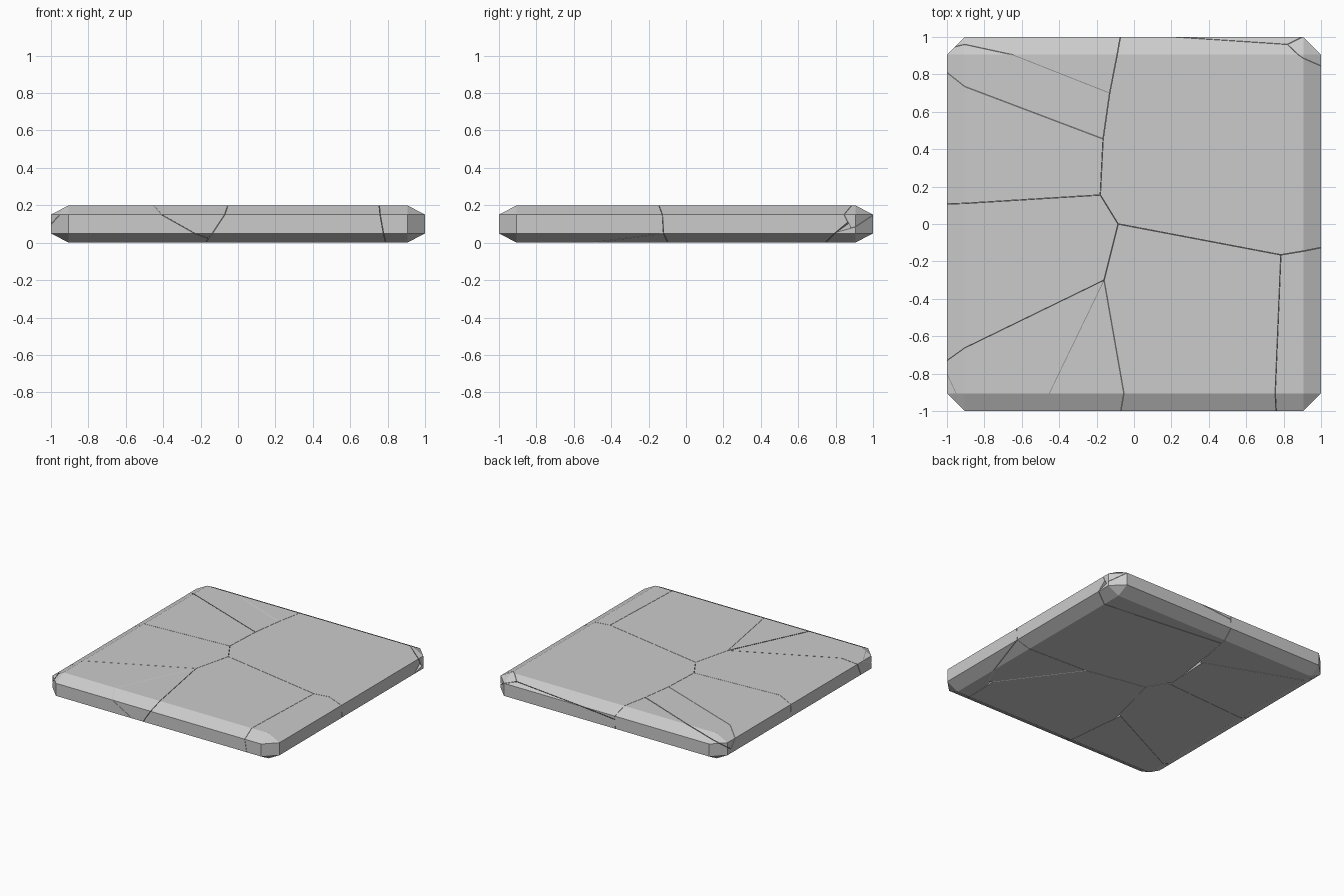
import bpy, bmesh
from mathutils import Vector
from mathutils.geometry import normal

if "Cube" in bpy.data.objects:
    bpy.data.objects.remove(bpy.data.objects["Cube"])

T, GAP = 0.2, 0.0012


def top(x, y):
    return (x, y, T)


# Crack junctions on the top face
J1, J2, J3 = top(-.13, .70), top(-.165, .455), top(-.18, .155)
J4, J5, J6 = top(-.085, 0), top(-.16, -.30), top(.785, -.165)
# Corners of the pieces hidden on the underside and at the back corner
P, Q, S = (.785, -.15, .15), (.82, -.66, 0), (1, -.12, .05)
K = (.82, .96, .171)

# Crack planes, three points each
walls = {
    "back_strip": (J1, top(-.09, .905), (-.165, .55, 0)),
    "strip_wedge": (J1, top(-.65, .905), (-.95, .97, .166)),
    "wedge_left": (J2, top(-.905, .735), (-1, .81, .15)),
    "strip_left": ((-.15, .536, .089), (-.9, .823, .084), (-.17, .55, 0)),
    "back_wedge": (J1, J2, (-.165, .5, 0)),
    "back_left": (J2, J3, (-.20, .155, 0)),
    "left_mid": (J3, top(-.91, .11), (-1, .115, 0)),
    "back_mid": (J3, J4, (-.09, .02, 0)),
    "back_front": (J4, J6, (-.09, .018, 0)),
    "back_side": (J6, top(.905, -.145), (1, -.12, .05)),
    "front_side": (J6, top(.755, -.905), (.785, -.95, .02)),
    "mid_front": (J4, J5, (-.21, -.44, 0)),
    "mid_corner": (J5, top(-.91, -.665), (-.23, -.42, 0)),
    "corner_wedge": (J5, top(-.45, -.9), (-.25, -1, .06)),
    "wedge_front": (J5, top(-.055, -.9), (-.15, -.98, .035)),
    "corner_front": (J5, (-.16, -.96, .015), (-.22, -.44, 0)),
    "under_front": ((.40, -.09, 0), Q, P),
    "under_side": (P, Q, S),
    "under_back": ((.40, -.075, 0), S, P),
    "edge_back": (K, (.22, 1, .15), (.95, .80, .05)),
    "tip_back": (K, top(.9, .89), (1, .845, .15)),
    "tip_edge": (K, (.9, 1, .15), (1, .87, .075)),
    "chip": ((-1, -.8, .15), (-.955, -.945, .15), (-1, -.9, .1)),
}

# Pieces: a point inside, then the crack planes around it
pieces = {
    "back_right_slab": ((.4, .4, .1), "back_strip back_wedge back_left back_mid back_front "
                        "back_side under_back edge_back tip_back"),
    "back_left_strip": ((-.25, .9, .1), "strip_wedge strip_left back_strip"),
    "back_left_wedge": ((-.4, .68, .19), "strip_wedge wedge_left back_wedge"),
    "left_slab": ((-.6, .3, .1), "wedge_left strip_left back_left left_mid"),
    "middle_left_slab": ((-.6, -.2, .1), "left_mid back_mid mid_front mid_corner chip"),
    "front_left_slab": ((-.6, -.8, .1), "mid_corner corner_wedge corner_front chip"),
    "front_wedge": ((-.22, -.8, .19), "corner_wedge wedge_front"),
    "front_slab": ((.3, -.5, .1), "back_front mid_front wedge_front corner_front front_side under_front"),
    "front_right_slab": ((.9, -.7, .1), "back_side front_side under_side"),
    "under_right_shard": ((.75, -.3, .02), "under_front under_side under_back"),
    "back_edge_shard": ((.75, .985, .06), "edge_back tip_edge back_strip"),
    "back_tip_shard": ((.94, .94, .16), "tip_back tip_edge"),
    "front_left_chip": ((-.995, -.897, .146), "chip"),
}


def chamfered_slab():
    bm = bmesh.new()
    a, h, v = .905, .1, .05
    for sx in (-1, 1):
        for sy in (-1, 1):
            for sz in (-1, 1):
                for x, y, z in ((a, a, h), (1, a, v), (a, 1, v)):
                    bm.verts.new((sx * x, sy * y, h + sz * z))
    bmesh.ops.convex_hull(bm, input=bm.verts[:])
    bmesh.ops.dissolve_limit(bm, angle_limit=.01, verts=bm.verts[:], edges=bm.edges[:])
    return bm


def make_piece(name, inside, names):
    bm = chamfered_slab()
    inside = Vector(inside)
    for w in names.split():
        pts = [Vector(p) for p in walls[w]]
        n = normal(pts)
        if n.dot(inside - pts[0]) > 0:
            n = -n
        cut = bmesh.ops.bisect_plane(bm, geom=bm.verts[:] + bm.edges[:] + bm.faces[:], dist=1e-5,
                                     plane_co=pts[0] - n * GAP, plane_no=n, clear_outer=True)
        edges = [e for e in cut["geom_cut"] if isinstance(e, bmesh.types.BMEdge)]
        if edges:
            bmesh.ops.holes_fill(bm, edges=edges, sides=0)
    bmesh.ops.recalc_face_normals(bm, faces=bm.faces[:])
    mesh = bpy.data.meshes.new(name)
    bm.to_mesh(mesh)
    bm.free()
    bpy.context.collection.objects.link(bpy.data.objects.new(name, mesh))


for piece, (inside, names) in pieces.items():
    make_piece(piece, inside, names)
